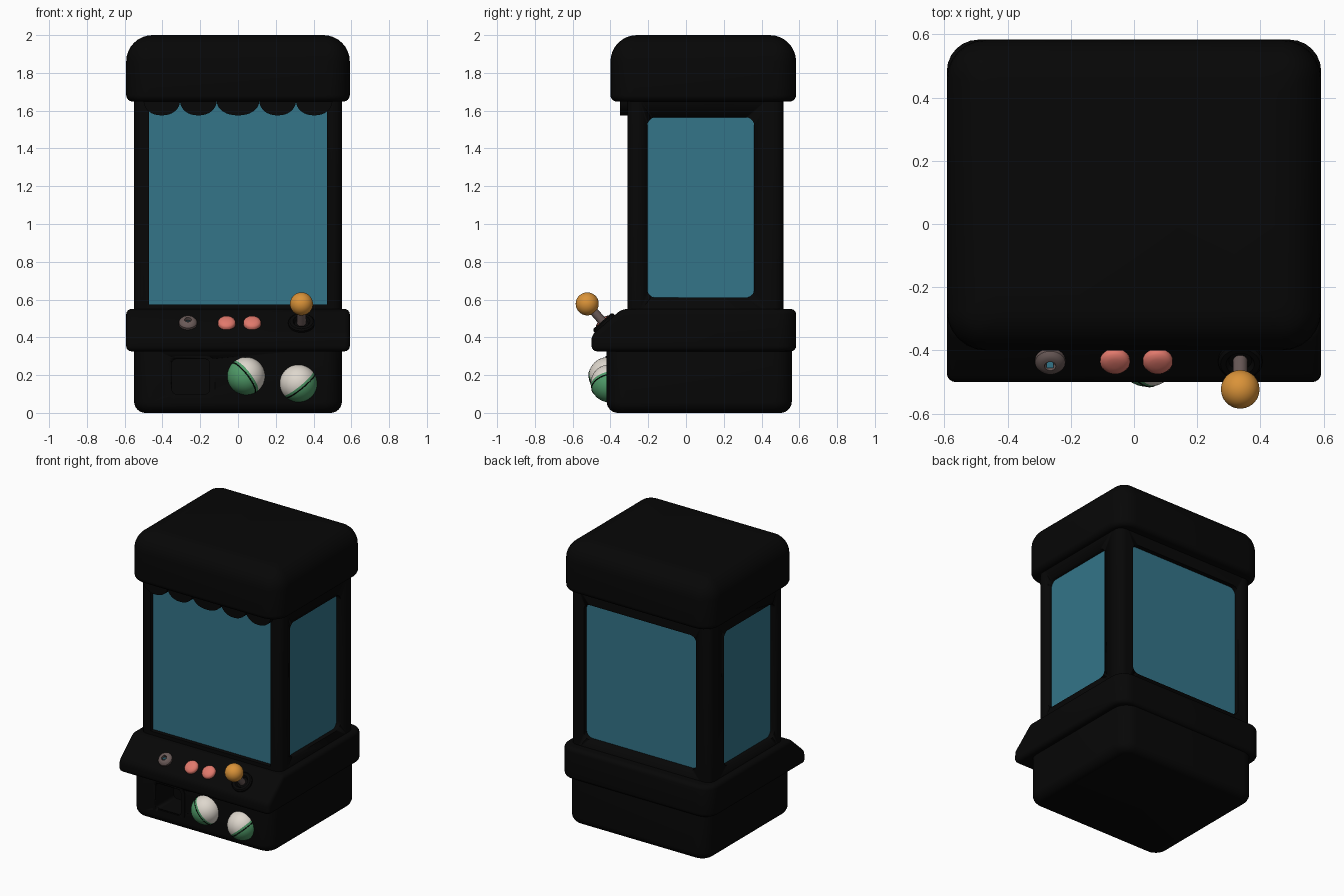
import bpy, bmesh
from math import sin, cos, pi, radians
from mathutils import Matrix, Vector

cube = bpy.data.objects.get("Cube")
if cube:
    bpy.data.objects.remove(cube, do_unlink=True)


def material(name, rgb):
    m = bpy.data.materials.new(name)
    m.use_nodes = True
    m.diffuse_color = (*rgb, 1)
    bsdf = m.node_tree.nodes["Principled BSDF"]
    bsdf.inputs["Base Color"].default_value = (*rgb, 1)
    bsdf.inputs["Roughness"].default_value = 0.6
    return m


BLACK = material("black", (0.002, 0.002, 0.002))
GLASS = material("teal_glass", (0.033, 0.176, 0.25))
ORANGE = material("orange", (0.7, 0.29, 0.04))
PINK = material("coral", (0.75, 0.19, 0.15))
GREEN = material("green", (0.08, 0.33, 0.14))
WHITE = material("cream", (0.73, 0.68, 0.61))
GREY = material("warm_grey", (0.14, 0.10, 0.095))


def finish(name, bm, mats, matrix=Matrix(), angle=35):
    bmesh.ops.recalc_face_normals(bm, faces=bm.faces)
    mesh = bpy.data.meshes.new(name)
    bm.to_mesh(mesh)
    bm.free()
    mesh.transform(matrix)
    for m in mats:
        mesh.materials.append(m)
    ob = bpy.data.objects.new(name, mesh)
    bpy.context.collection.objects.link(ob)
    bpy.ops.object.select_all(action='DESELECT')
    ob.select_set(True)
    bpy.context.view_layer.objects.active = ob
    bpy.ops.object.shade_smooth_by_angle(angle=radians(angle))
    return ob


def skin(name, rings, mat, matrix=Matrix()):
    """Join equal rings of points with quads and cap both ends."""
    bm = bmesh.new()
    loops = [[bm.verts.new(p) for p in ring] for ring in rings]
    n = len(loops[0])
    for a, b in zip(loops, loops[1:]):
        for i in range(n):
            j = (i + 1) % n
            bm.faces.new((a[i], a[j], b[j], b[i]))
    bm.faces.new(loops[0])
    bm.faces.new(loops[-1])
    return finish(name, bm, [mat], matrix)


def rounded_rect(x0, x1, y0, y1, r, steps=6):
    pts = []
    corners = ((x1 - r, y1 - r), (x0 + r, y1 - r), (x0 + r, y0 + r), (x1 - r, y0 + r))
    for q, (cx, cy) in enumerate(corners):
        for i in range(steps + 1):
            a = (q + i / steps) * pi / 2
            pts.append((cx + r * cos(a), cy + r * sin(a)))
    return pts


def prism(name, pts, low, high, mat, matrix):
    return skin(name, [[(x, y, z) for x, y in pts] for z in (low, high)], mat, matrix)


def soft_box(name, half_x, y0, y1, z0, z1, corner, low_r, top_r, mat):
    """Box with rounded plan corners and rounded bottom and top rims."""
    steps = 8
    quarter = [i / steps * pi / 2 for i in range(steps + 1)]
    prof = [(low_r * (1 - sin(a)), z0 + low_r * (1 - cos(a))) for a in quarter]
    prof += [(top_r * (1 - cos(a)), z1 - top_r * (1 - sin(a))) for a in quarter]
    rings = []
    for d, z in prof:
        outline = rounded_rect(-half_x + d, half_x - d, y0 + d, y1 - d, max(corner - d, corner / 2))
        rings.append([(x, y, z) for x, y in outline])
    return skin(name, rings, mat)


def turned(name, prof, mat, matrix, segs=32):
    rings = [[(r * cos(2 * pi * i / segs), r * sin(2 * pi * i / segs), z) for i in range(segs)]
             for r, z in prof]
    return skin(name, rings, mat, matrix)


def ball(name, radius, mats, matrix):
    bm = bmesh.new()
    bmesh.ops.create_uvsphere(bm, u_segments=32, v_segments=24, radius=radius)
    if len(mats) > 1:
        for f in bm.faces:
            f.material_index = 0 if f.calc_center_median().z > 0 else 1
    return finish(name, bm, mats, matrix)


def carve(targets, pts, low, high, matrix):
    """Cut a prism-shaped recess into each target."""
    cutter = prism("recess_cutter", pts, low, high, BLACK, matrix)
    cutter.hide_render = True
    for ob in targets:
        cut = ob.modifiers.new("recess", 'BOOLEAN')
        cut.operation = 'DIFFERENCE'
        cut.solver = 'EXACT'
        cut.object = cutter
        bpy.context.view_layer.objects.active = ob
        bpy.ops.object.modifier_apply(modifier=cut.name)
    bpy.data.objects.remove(cutter, do_unlink=True)


def facing(turn, loc):
    """Upright plane: local x runs sideways, local y up, local z outwards."""
    return Matrix.Translation(loc) @ Matrix.Rotation(radians(turn), 4, 'Z') @ Matrix.Rotation(pi / 2, 4, 'X')


# Cabinet shells
base = soft_box("lower_base", 0.55, -0.42, 0.56, 0, 0.36, 0.1, 0.06, 0.02, BLACK)
cabinet = soft_box("upper_cabinet", 0.55, -0.31, 0.515, 0.5, 1.7, 0.05, 0.01, 0.01, BLACK)
soft_box("roof_cap", 0.592, -0.40, 0.583, 1.648, 2.0, 0.125, 0.035, 0.14, BLACK)

# Sloped control console wrapping the cabinet
bm = bmesh.new()
side = [(-0.5, 0.326), (-0.5, 0.41), (-0.34, 0.55), (0.583, 0.55), (0.583, 0.326)]
ends = [[bm.verts.new((x, y, z)) for y, z in side] for x in (-0.592, 0.592)]
for ring in ends:
    bm.faces.new(ring)
for i in range(len(side)):
    j = (i + 1) % len(side)
    bm.faces.new((ends[0][i], ends[0][j], ends[1][j], ends[1][i]))
bmesh.ops.recalc_face_normals(bm, faces=bm.faces)
back = [e for e in bm.edges if all(v.co.y > 0.5 for v in e.verts)
        and abs(e.verts[0].co.z - e.verts[1].co.z) > 0.1]
bmesh.ops.bevel(bm, geom=back, offset=0.1, segments=6, profile=0.5, affect='EDGES')
hard = [e for e in bm.edges if e.calc_face_angle(0) > radians(30)]
bmesh.ops.bevel(bm, geom=hard, offset=0.028, segments=4, profile=0.5, affect='EDGES')
finish("control_console", bm, [BLACK])

# Window panes set back inside recesses in the cabinet
front_pane = [(-0.47, 0.575), (0.47, 0.575), (0.47, 1.66), (-0.47, 1.66)]
side_pane = rounded_rect(-0.283, 0.283, 0.61, 1.565, 0.045)
back_pane = rounded_rect(-0.44, 0.44, 0.61, 1.565, 0.045)
for name, pane, plane in (("front_window", front_pane, facing(0, (0, -0.31, 0))),
                          ("left_window", side_pane, facing(90, (0.55, 0.078, 0))),
                          ("right_window", side_pane, facing(-90, (-0.55, 0.078, 0))),
                          ("back_window", back_pane, facing(180, (0, 0.515, 0)))):
    carve([cabinet], pane, -0.036, 0.05, plane)
    prism(name, pane, -0.038, -0.031, GLASS, plane)

# Scalloped awning under the roof
stops = [-0.5, -0.307, -0.113, 0.113, 0.307, 0.5]
awning = [(0.5, 1.7), (-0.5, 1.7)]
for a, b in zip(stops, stops[1:]):
    for i in range(17):
        t = -cos(pi * i / 16)
        if i < 16 or b == stops[-1]:
            drop = max(0, 1 - abs(t) ** 2.2) ** 0.5
            awning.append(((a + b) / 2 + t * (b - a) / 2, 1.652 - 0.077 * drop))
prism("scalloped_awning", awning, 0, 0.04, BLACK, facing(0, (0, -0.31, 0)))

# Prize chute: raised frame and a recess cut through it into the base
front = facing(0, (0, -0.42, 0))
frame = prism("chute_frame", rounded_rect(-0.375, -0.122, 0.075, 0.3, 0.04), -0.01, 0.006, BLACK, front)
carve([base, frame], rounded_rect(-0.35, -0.15, 0.1, 0.285, 0.025), -0.2, 0.1, front)


# Controls on the sloped panel
def panel(x):
    return Matrix.Translation((x, -0.43, 0.471)) @ Matrix.Rotation(radians(41.2), 4, 'X')


for name, x in (("right_button", -0.06), ("left_button", 0.075)):
    turned(name, [(0.047, -0.01), (0.047, 0.012), (0.041, 0.021), (0.026, 0.027), (0.01, 0.029)],
           PINK, panel(x))
turned("coin_knob", [(0.048, -0.01), (0.048, 0.013), (0.04, 0.024), (0.028, 0.029), (0.018, 0.03), (0.016, 0.012)],
       GREY, panel(-0.265))
prism("coin_slot", rounded_rect(-0.011, 0.011, -0.011, 0.011, 0.002), 0, 0.004, GLASS,
      Matrix.Translation((-0.265, -0.445, 0.484)))
turned("joystick_collar", [(0.07, -0.01), (0.07, 0.012), (0.062, 0.02), (0.045, 0.02), (0.036, 0.004)],
       BLACK, panel(0.336))
turned("joystick_shaft", [(0.023, 0), (0.023, 0.12)], GREY, panel(0.336))
ball("joystick_knob", 0.061, [ORANGE], panel(0.336) @ Matrix.Translation((0, 0, 0.141)))

# Two-tone prize capsules set into the base
for name, loc, axis in (("middle_capsule", (0.043, -0.415, 0.195), (0.75, 0.25, 0.58)),
                        ("left_capsule", (0.32, -0.405, 0.156), (-0.62, -0.16, 0.76))):
    turn = Vector(axis).to_track_quat('Z', 'Y').to_matrix().to_4x4()
    place = Matrix.Translation(loc) @ turn
    ball(name, 0.1, [WHITE, GREEN], place)
    turned(name + "_seam", [(0.0975, -0.02), (0.1005, -0.018), (0.1005, -0.015), (0.0975, -0.013)],
           BLACK, place)
